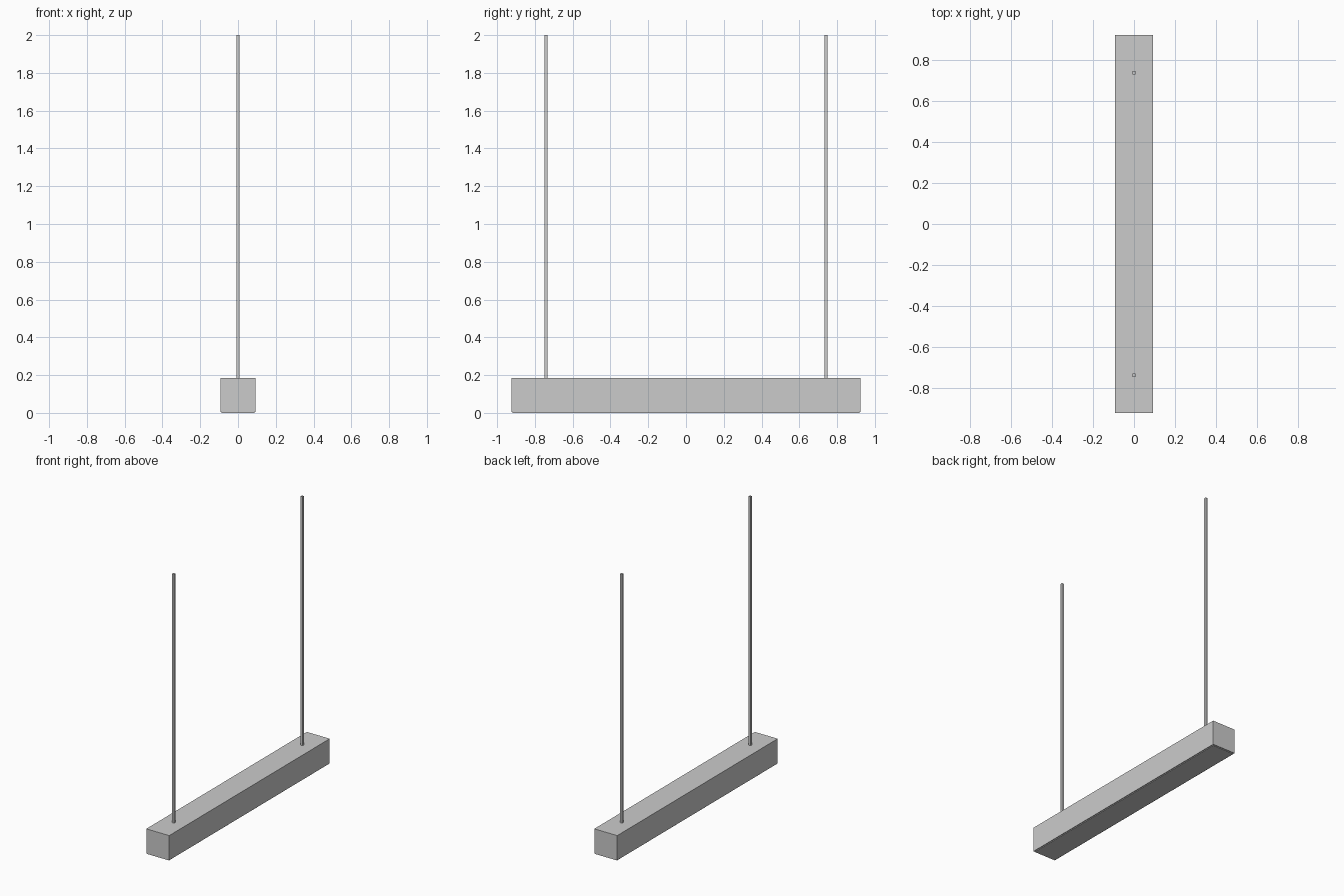
import bpy

if "Cube" in bpy.data.objects:
    bpy.data.objects.remove(bpy.data.objects["Cube"])


def box(name, size, centre):
    bpy.ops.mesh.primitive_cube_add(size=1, location=centre)
    obj = bpy.context.object
    obj.name = name
    obj.scale = size
    bpy.ops.object.transform_apply(location=False, rotation=False, scale=True)
    return obj


LIP = 0.005      # how far the diffuser drops below the housing
TOP = 0.185      # top of the housing

# Long rectangular lamp housing
box("lamp_housing", (0.185, 1.85, TOP - LIP), (0, 0, (TOP + LIP) / 2))

# Thin diffuser panel under the housing
box("diffuser_panel", (0.173, 1.838, LIP), (0, 0, LIP / 2))

# Two square hanging rods
for side, label in ((-1, "front"), (1, "back")):
    box(f"{label}_hanging_rod", (0.016, 0.016, 2 - TOP),
        (0, side * 0.74, (2 + TOP) / 2))
